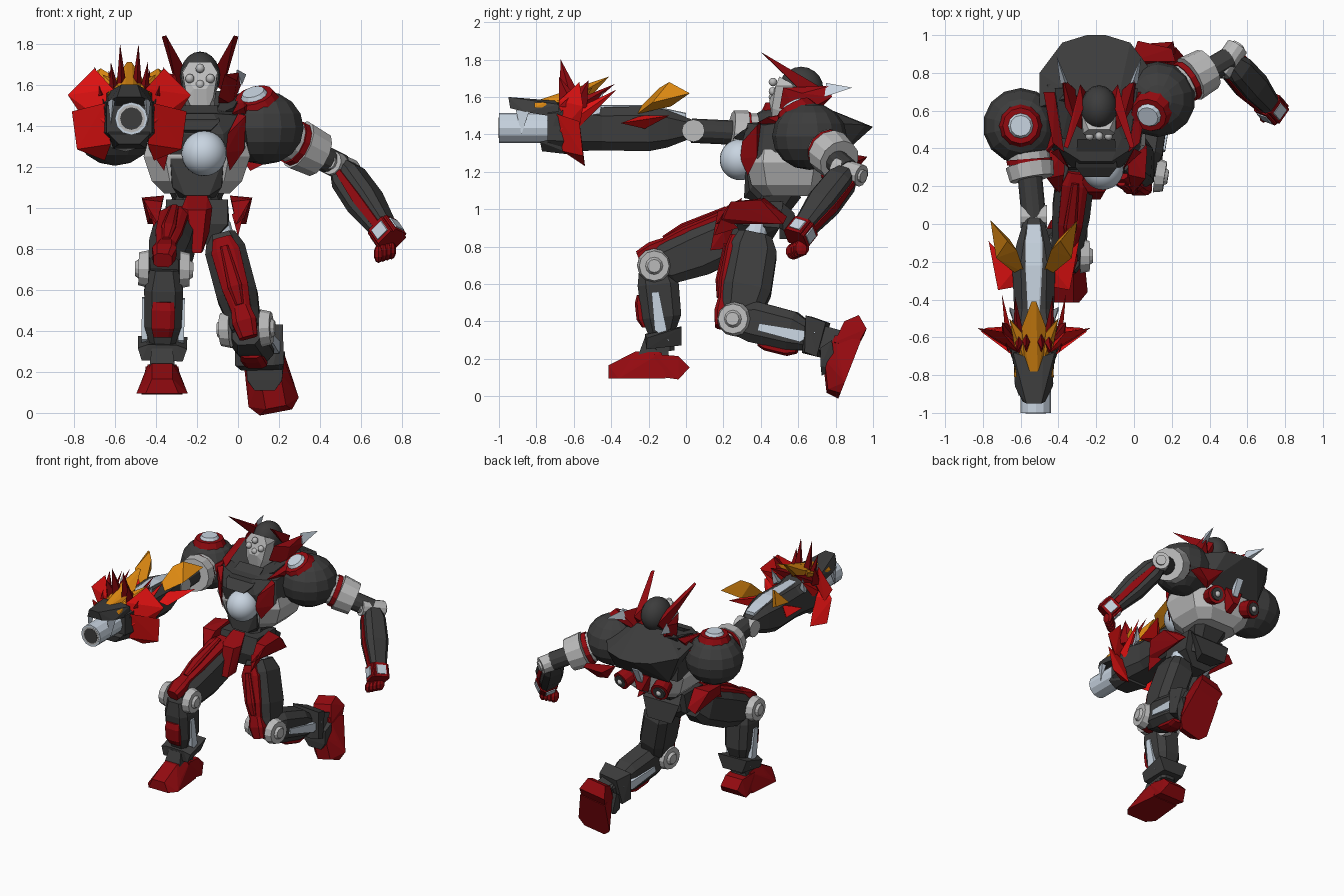
import bpy, bmesh
from mathutils import Vector as V, Matrix

def material(name, r, g, b):
    m = bpy.data.materials.new(name)
    m.diffuse_color = (r, g, b, 1)
    return m

DARK = material("charcoal", .046, .046, .046)
RED = material("deep red", .29, .003, .005)
BRIGHT = material("bright red", .78, .006, .006)
ORANGE = material("orange", .72, .25, .006)
GREY = material("light grey", .5, .5, .5)
PALE = material("pale steel", .58, .66, .75)
I = Matrix.Identity(4)

def finish(name, bm, mat, M=I, smooth=False):
    bmesh.ops.transform(bm, matrix=M, verts=bm.verts)
    bmesh.ops.recalc_face_normals(bm, faces=bm.faces)
    for f in bm.faces:
        f.smooth = smooth
    me = bpy.data.meshes.new(name)
    bm.to_mesh(me)
    bm.free()
    me.materials.append(mat)
    ob = bpy.data.objects.new(name, me)
    bpy.context.collection.objects.link(ob)
    return ob

def frame(o, along, front):
    """Local z runs along the part, local y points to its front."""
    z = V(along).normalized()
    f = V(front)
    y = (f - z * f.dot(z)).normalized()
    m = Matrix((y.cross(z), y, z)).transposed().to_4x4()
    m.translation = V(o)
    return m

def prism(name, mat, M, secs, k=.4):
    """Chamfered box lofted through (z, half width, half depth, y offset)."""
    bm = bmesh.new()
    rings = []
    for z, w, d, oy in secs:
        a, b = w * (1 - k), d * (1 - k)
        pts = [(a, d), (w, b), (w, -b), (a, -d), (-a, -d), (-w, -b), (-w, b), (-a, d)]
        rings.append([bm.verts.new((x, y + oy, z)) for x, y in pts])
    for r, s in zip(rings, rings[1:]):
        for i in range(8):
            j = (i + 1) % 8
            bm.faces.new((r[i], r[j], s[j], s[i]))
    bm.faces.new(rings[0])
    bm.faces.new(rings[-1])
    return finish(name, bm, mat, M)

def hull(name, mat, pts, M=I):
    bm = bmesh.new()
    for p in pts:
        bm.verts.new(p)
    r = bmesh.ops.convex_hull(bm, input=bm.verts[:])
    junk = [g for g in r["geom_interior"] if isinstance(g, bmesh.types.BMVert)]
    bmesh.ops.delete(bm, geom=junk, context='VERTS')
    return finish(name, bm, mat, M)

def pair(name, mat, pts, M=I):
    for s, side in ((-1, "right"), (1, "left")):
        hull(side + "_" + name, mat, [(x * s, y, z) for x, y, z in pts], M)

def sym(pts):
    return [(x * s, y, z) for x, y, z in pts for s in (-1, 1)]

def rod(name, mat, p, q, r1, r2=None, n=12):
    p, q = V(p), V(q)
    bm = bmesh.new()
    bmesh.ops.create_cone(bm, cap_ends=True, segments=n, radius1=r1,
                          radius2=r1 if r2 is None else r2, depth=(q - p).length)
    R = (q - p).to_track_quat('Z', 'Y').to_matrix().to_4x4()
    return finish(name, bm, mat, Matrix.Translation((p + q) / 2) @ R)

def ball(name, mat, c, r, smooth=True, n=16):
    bm = bmesh.new()
    bmesh.ops.create_uvsphere(bm, u_segments=n, v_segments=n * 5 // 8, radius=1)
    r = r if isinstance(r, tuple) else (r, r, r)
    return finish(name, bm, mat, Matrix.Translation(c) @ Matrix.Diagonal((*r, 1)), smooth)

# Torso, centred on x = 0 of its own frame
T = Matrix.Translation((-.2, 0, 0))
up = frame((-.2, .55, 0), (0, 0, 1), (0, 1, 0))
prism("rib_cage", GREY, up, [(1.07, .16, .14, .0), (1.13, .22, .2, 0), (1.25, .26, .23, 0), (1.32, .24, .22, 0)])
prism("waist", DARK, frame((-.2, .42, .94), (0, .1, .2), (0, -1, 0)), [(0, .13, .12, 0), (.1, .1, .1, 0), (.2, .14, .12, 0)])
hull("abdomen_plate", DARK, sym([(.13, .32, 1.24), (.12, .34, 1.1), (.06, .31, 1.06), (.14, .42, 1.22), (.08, .4, 1.04)]), T)
hull("upper_chest", DARK, sym([(.13, .3, 1.36), (.13, .33, 1.22), (.08, .33, 1.46), (.22, .42, 1.45), (.24, .4, 1.25), (.26, .74, 1.5), (.26, .76, 1.26)]), T)
hull("back_hood", DARK, sym([(.3, .8, 1.46), (.18, .96, 1.45), (.05, 1, 1.44), (.3, .62, 1.5), (.12, .68, 1.57), (.22, .8, 1.26), (.15, .9, 1.36)]), T)
pair("collar_wing", DARK, [(.09, .45, 1.45), (.18, .45, 1.49), (.22, .72, 1.56), (.12, .72, 1.54), (.2, .6, 1.4)], T)
pair("collar_strap", RED, [(.17, .38, 1.46), (.23, .43, 1.49), (.22, .7, 1.55), (.28, .7, 1.53), (.25, .6, 1.42)], T)
pair("lapel", RED, [(.15, .3, 1.36), (.14, .29, 1.27), (.16, .33, 1.18), (.23, .38, 1.28), (.24, .38, 1.45), (.2, .4, 1.46)], T)
hull("throat_guard", DARK, sym([(.11, .3, 1.42), (.07, .25, 1.38), (.1, .45, 1.5), (.04, .4, 1.34)]), T)
ball("chest_orb", PALE, (-.165, .29, 1.265), .11, n=24)
for s, side in ((-1, "right"), (1, "left")):
    x = -.2 + s * .13
    rod(side + "_thruster", RED, (x, .7, 1.22), (x + s * .03, .83, 1.18), .055, .065)
    rod(side + "_nozzle", DARK, (x + s * .03, .825, 1.182), (x + s * .031, .84, 1.178), .045)
    ball(side + "_nozzle_core", GREY, (x + s * .03, .835, 1.178), .022, n=10)
hull("back_fin", RED, [(-.02, .86, 1.3), (.02, .97, 1.28), (.2, .93, 1.26), (.22, .86, 1.26), (.06, .84, 1.18), (.1, .9, 1.2)])
hull("back_keel", RED, sym([(.05, .74, 1.28), (.07, .82, 1.27), (.02, .84, 1.16), (.02, .76, 1.12)]), T)
hull("back_strip", PALE, sym([(.025, .89, 1.33), (.025, .86, 1.34), (.02, .835, 1.22), (.02, .8, 1.22)]), T)

# Head
H = Matrix.Translation((-.185, 0, 0))
ball("helmet", DARK, (-.185, .615, 1.64), (.098, .12, .122))
rod("neck", DARK, (-.19, .6, 1.42), (-.19, .61, 1.6), .065)
hull("face_mask", GREY, sym([(.035, .46, 1.47), (.065, .46, 1.54), (.085, .48, 1.66), (.03, .445, 1.58), (.055, .5, 1.71), (.07, .58, 1.5), (.09, .58, 1.66)]), H)
for x, z in ((0, 1.68), (-.05, 1.63), (.05, 1.63), (0, 1.6)):
    ball("mask_stud", GREY, (-.185 + x, .465, z), .023, n=10)
pair("horn", RED, [(.07, .7, 1.6), (.11, .68, 1.57), (.1, .74, 1.64), (.08, .62, 1.69), (.165, .4, 1.84), (.187, .41, 1.835)], H)
pair("ear_guard", RED, [(.09, .5, 1.54), (.12, .52, 1.65), (.16, .6, 1.5), (.2, .78, 1.6), (.19, .77, 1.66), (.09, .68, 1.5), (.18, .62, 1.62)], H)
pair("ear_tip", PALE, [(.205, .74, 1.6), (.16, .74, 1.6), (.18, .75, 1.675), (.225, .89, 1.65)], H)

# Pelvis and skirt plates
hull("pelvis", DARK, sym([(.15, .3, 1.04), (.15, .52, 1.04), (.15, .27, .92), (.16, .5, .9), (.06, .3, .82), (.06, .45, .82)]), T)
hull("front_skirt", RED, sym([(.05, .3, 1.06), (.075, .22, 1.0), (.045, .17, .99), (.022, .13, .78), (.06, .2, .88), (.03, .22, .79)]), T)
pair("side_skirt", RED, [(.17, .26, 1.03), (.16, .42, 1.06), (.19, .54, .96), (.27, .4, 1.05), (.24, .52, .92), (.23, .2, .95), (.19, .16, .92), (.26, .24, 1.04)], T)
pair("skirt_tail", RED, [(.17, .2, .97), (.23, .2, .98), (.2, .15, .86), (.19, .28, .9)], T)
hull("rear_skirt", DARK, sym([(.12, .5, 1.05), (.15, .58, .98), (.1, .6, .84), (.06, .5, .84)]), T)

# Legs: thigh, knee discs, shin, ankle and foot
def leg(n, hip, knee, ankle, tf, sf, foot_c, toe, foot_up):
    hip, knee, ankle = V(hip), V(knee), V(ankle)
    L = (knee - hip).length
    A = frame(hip, knee - hip, tf)
    rod(n + "_hip_joint", PALE, hip - (knee - hip) * .12, hip + (knee - hip) * .2, .06)
    prism(n + "_thigh", DARK, A, [(.0, .07, .09, 0), (.08, .1, .125, -.01), (.3, .1, .13, -.02), (L - .08, .085, .11, -.02), (L, .07, .08, 0)])
    prism(n + "_thigh_plate", RED, A, [(.03, .045, .03, .1), (.1, .07, .035, .105), (L * .6, .065, .035, .1), (L - .06, .045, .03, .085)])
    prism(n + "_thigh_ridge", RED, A, [(.08, .02, .02, .135), (L * .6, .035, .025, .13), (L - .1, .02, .02, .11)])
    prism(n + "_knee_cap", RED, A, [(L - .1, .045, .03, .09), (L - .02, .06, .045, .08), (L + .06, .045, .035, .07)])
    S = frame(knee, ankle - knee, sf)
    l = (ankle - knee).length
    for s in (-1, 1):
        side = S.to_3x3() @ V((s, 0, 0))
        rod(n + "_knee_disc", GREY, knee + side * .075, knee + side * .125, .092, .08)
        rod(n + "_knee_hub", GREY, knee + side * .12, knee + side * .142, .05, .035)
        hull(n + "_shin_piston", PALE, [(s * x, y, z) for x in (.075, .104) for y, z in ((.03, .14), (-.01, .14), (.035, l * .74), (-.035, l * .88))], S)
    prism(n + "_shin", DARK, S, [(.0, .07, .08, 0), (.1, .095, .11, -.01), (l * .6, .09, .105, -.01), (l * .8, .06, .07, 0), (l, .06, .06, 0)])
    prism(n + "_shin_plate", RED, S, [(.15, .05, .025, .085), (.19, .058, .03, .095), (l * .6, .056, .03, .095), (l * .7, .045, .02, .08)])
    hull(n + "_ankle_cuff", DARK, [(x * s, y, z) for s in (-1, 1) for x, y, z in ((.07, .09, l * .78), (.12, .08, l * .82), (.12, -.11, l * .74), (.1, .09, l * .95), (.08, -.1, l * .95))], S)
    F = frame(foot_c, foot_up, toe)
    hull(n + "_toe", RED, sym([(.08, .225, -.07), (.125, .17, -.07), (.1, -.08, -.07), (.05, .225, .0), (.1, .1, -.01), (.05, .08, .075), (.07, -.06, .07)]), F)
    hull(n + "_heel", RED, sym([(.09, -.04, -.06), (.1, -.15, -.075), (.07, -.21, -.01), (.07, -.15, .05), (.08, -.02, .06)]), F)
    hull(n + "_instep", DARK, sym([(.065, .07, .04), (.065, -.1, .03), (.05, .03, .15), (.05, -.09, .15)]), F)

leg("right", (-.3, .34, .9), (-.36, -.17, .7), (-.37, -.12, .24), (0, -.3, 1), (0, -1, 0),
    (-.37, -.19, .165), (0, -1, 0), (0, 0, 1))
leg("left", (-.08, .37, .86), (.04, .27, .41), (.12, .76, .29), (0, -1, 0), (0, -.2, -1),
    (.14, .835, .233), (.2, -.4, -.9), (0, -.9, .35))
hull("left_ankle_guard", DARK, sym([(.1, .78, .3), (.09, .72, .26), (.085, .72, .16), (.05, .725, .11), (.08, .8, .15)]), Matrix.Translation((.13, 0, 0)))

# Shoulders
for n, c, up_dir in (("left", (.125, .66, 1.39), (-.25, -.45, .85)), ("right", (-.6, .52, 1.385), (0, 0, 1))):
    c, d = V(c), V(up_dir).normalized()
    ball(n + "_shoulder", DARK, c, (.2, .2, .18), False, 14)
    rod(n + "_shoulder_ring", RED, c + d * .13, c + d * .185, .12, .095)
    rod(n + "_shoulder_cap", PALE, c + d * .165, c + d * .205, .078, .055)
    s = 1 if n == "right" else -1
    hull(n + "_shoulder_stripe", RED, [c + V((s * x, y, z)) for x, y, z in ((.12, -.15, .06), (.1, .15, .08), (.19, -.08, .1), (.2, .08, .08), (.2, 0, .02), (.14, -.16, 0))])
rod("right_clavicle", DARK, (-.5, .53, 1.38), (-.2, .56, 1.38), .09)

# Left arm reaching out and down
e, w = V((.5, .87, 1.2)), V((.73, .61, .87))
rod("left_upper_arm", DARK, (.14, .66, 1.38), e, .065)
rod("left_arm_sleeve", GREY, (.24, .735, 1.335), (.29, .765, 1.31), .105)
rod("left_arm_band", RED, (.265, .748, 1.322), (.29, .764, 1.31), .113)
rod("left_arm_cuff", GREY, (.295, .767, 1.308), (.39, .82, 1.26), .125, .115)
E = frame(e, w - e, (.7, -.3, .6))
for s in (-1, 1):
    d = E.to_3x3() @ V((s, 0, 0))
    rod("left_elbow_disc", GREY, e, e + d * .085, .06)
    rod("left_elbow_hub", GREY, e + d * .08, e + d * .1, .035)
prism("left_forearm", DARK, E, [(.0, .05, .05, 0), (.08, .075, .08, 0), (.25, .08, .085, 0), (.44, .055, .06, 0)])
prism("left_forearm_stripe", RED, E, [(.06, .08, .015, 0), (.25, .086, .025, 0), (.42, .064, .02, 0)], .1)
prism("left_wrist", GREY, E, [(.42, .055, .055, 0), (.52, .06, .06, 0)])
for m, a, b, z in ((RED, .066, .05, .422), (PALE, .072, .037, .44)):
    prism("left_wrist_side_plate", m, E, [(z, a, b, 0), (.945 - z, a, b, 0)], .1)
    prism("left_wrist_front_plate", m, E, [(z, b, a, 0), (.945 - z, b, a, 0)], .1)
for i in range(4):
    ball("left_finger", RED, V((.685 + i * .021, .575 + i * .014, .775 + i * .006)), (.024, .042, .045), False, 8)

# Right arm: upper arm and beast-head cannon, local z pointing forward, y up
rod("right_upper_arm", DARK, (-.57, .45, 1.4), (-.53, .03, 1.42), .065)
rod("right_arm_sleeve", GREY, (-.56, .38, 1.4), (-.55, .31, 1.4), .112)
rod("right_arm_band", RED, (-.555, .345, 1.4), (-.553, .318, 1.4), .12)
rod("right_arm_cuff", GREY, (-.553, .315, 1.4), (-.54, .24, 1.41), .128, .118)
rod("right_elbow_disc", GREY, (-.6, .04, 1.42), (-.46, .04, 1.42), .06)
B = frame((-.53, 0, 1.43), (0, -1, 0), (0, 0, 1))
prism("cannon_body", DARK, B, [(-.03, .05, .05, 0), (.1, .09, .1, 0), (.2, .115, .12, 0), (.45, .105, .115, 0), (.6, .13, .13, .01), (.74, .11, .12, .01)])
prism("cannon_spine", PALE, B, [(0, .035, .02, .065), (.1, .045, .02, .087), (.22, .045, .02, .106), (.5, .03, .02, .108)], .2)
rod("barrel", PALE, (-.52, -.65, 1.435), (-.52, -1, 1.435), .08)
rod("muzzle_rim", GREY, (-.52, -.99, 1.435), (-.52, -1.001, 1.435), .068)
rod("muzzle_hole", DARK, (-.52, -.99, 1.435), (-.52, -1.003, 1.435), .055)
hull("snout", DARK, sym([(.11, .06, .68), (.11, .13, .68), (.05, .15, .7), (.1, .09, .86), (.04, .17, .95), (.06, .11, .94), (.03, .13, .8)]), B)
hull("lower_jaw", DARK, sym([(.11, -.03, .62), (.08, -.14, .6), (.1, -.07, .78), (.05, -.12, .77)]), B)
pair("cheek", DARK, [(.09, .1, .6), (.12, .05, .7), (.13, .1, .66), (.1, -.08, .74), (.12, -.04, .62)], B)
pair("fang", PALE, [(.08, .1, .91), (.105, .09, .84), (.07, .09, .84), (.09, -.03, .88)], B)
pair("mane_tusk", PALE, [(.1, .07, .54), (.13, .08, .46), (.09, .11, .46), (.13, .2, .44)], B)
pair("beast_eye", ORANGE, [(.1, .115, .74), (.1, .14, .75), (.09, .14, .81), (.106, .115, .81)], B)

# Mane: broad side blades and thin upright spikes
blades = [
    [(.08, .15, .68), (.11, -.02, .68), (.17, .25, .57), (.3, .12, .55), (.22, .0, .57), (.12, .1, .6)],
    [(.12, .08, .69), (.09, -.12, .66), (.28, .04, .57), (.255, -.145, .55), (.12, -.2, .54), (.12, 0, .6)]]
for b in blades:
    pair("mane_blade", BRIGHT, b, B)
pair("mane_rear_blade", BRIGHT, [(.11, .1, .6), (.12, .0, .58), (.15, .05, .6), (.17, .21, .37)], B)
for tip in ((.045, .37, .67), (.09, .28, .68), (.1, .24, .38), (.17, .26, .52)):
    x = tip[0] * .8
    pair("mane_spike", RED, [(x - .03, .12, .6), (x + .03, .11, .6), (x, .12, .68), (x, .11, .53), tip], B)
hull("crest", ORANGE, sym([(.02, .15, .8), (.055, .14, .7), (.065, .2, .55), (.03, .12, .56), (.012, .28, .41)]), B)
pair("crest_fork", ORANGE, [(.05, .14, .72), (.1, .14, .66), (.06, .19, .58), (.13, .22, .5), (.08, .14, .55)], B)
pair("orange_wing", ORANGE, [(.05, .1, .26), (.1, .08, .26), (.2, .14, .18), (.09, .22, .14), (.14, .25, .09), (.23, .19, -.02), (.13, .12, .08)], B)
pair("red_wing", BRIGHT, [(.08, .03, .33), (.1, .07, .24), (.19, .03, .35), (.24, .07, .09), (.14, 0, .22)], B)
